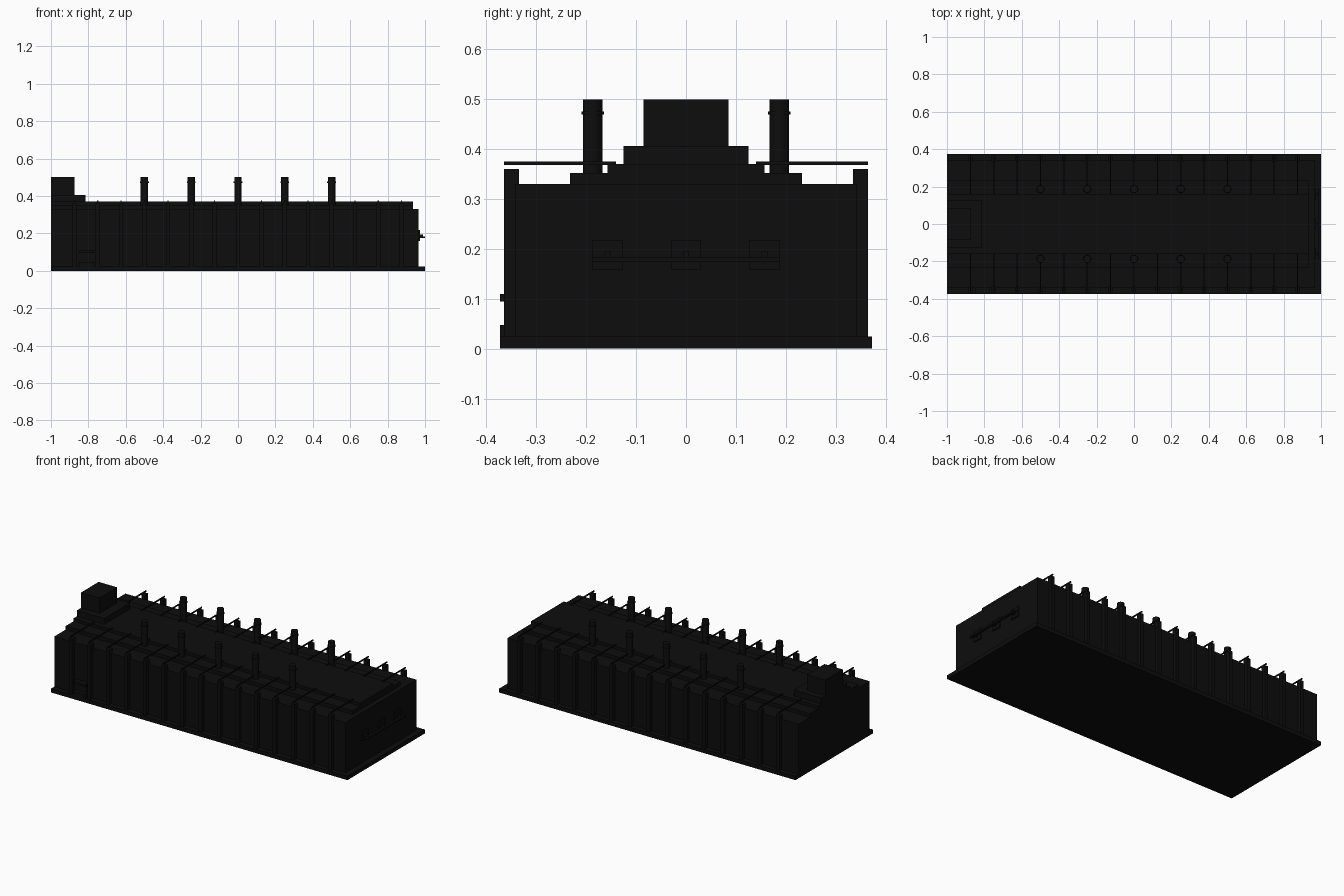
import bpy
import math

cube = bpy.data.objects.get("Cube")
if cube:
    bpy.data.objects.remove(cube, do_unlink=True)

black = bpy.data.materials.new("soot_black")
black.use_nodes = True
black.diffuse_color = (0.004, 0.004, 0.004, 1)
black.node_tree.nodes["Principled BSDF"].inputs["Base Color"].default_value = (0.004, 0.004, 0.004, 1)


def finish(name):
    ob = bpy.context.object
    ob.name = name
    ob.data.materials.append(black)
    return ob


def box(name, x, y, z):
    """Box from three (low, high) ranges."""
    spans = (x, y, z)
    bpy.ops.mesh.primitive_cube_add(size=1, location=[(a + b) / 2 for a, b in spans])
    ob = finish(name)
    ob.scale = [b - a for a, b in spans]
    return ob


def cylinder(name, radius, x, y, z):
    """Upright cylinder between two heights."""
    bpy.ops.mesh.primitive_cylinder_add(vertices=16, radius=radius, depth=z[1] - z[0],
                                        location=(x, y, sum(z) / 2))
    ob = finish(name)
    bpy.ops.object.shade_smooth_by_angle(angle=math.radians(40))
    return ob


def across(half):
    return (-half, half)


def side_span(side, a, b):
    return tuple(sorted((side * a, side * b)))


# Ground slab, main hall and stepped roof
box("ground_slab", (-1, 1), across(0.373), (0, 0.024))
box("main_hall", (-1, 0.965), across(0.343), (0.02, 0.33))
box("lower_roof_step", (-1, 0.935), across(0.233), (0.32, 0.352))
box("upper_roof_step", (-1, 0.935), across(0.157), (0.34, 0.37))

# Stepped tower on the end of the roof
box("tower_base", (-1, -0.815), across(0.125), (0.36, 0.406))
box("tower_top", (-1, -0.875), across(0.085), (0.4, 0.5))

for side, label in ((-1, "front"), (1, "back")):
    # Buttresses with tie rods running up to the roof ridge
    for i in range(15):
        x = -0.875 + i * 0.125
        box(f"{label}_buttress", (x - 0.011, x + 0.011),
            side_span(side, 0.335, 0.365), (0.02, 0.36))
        box(f"{label}_tie_rod", (x - 0.003, x + 0.003),
            side_span(side, 0.14, 0.365), (0.368, 0.375))
    # Chimneys with a collar
    for i in range(5):
        x = -0.5 + i * 0.25
        cylinder(f"{label}_chimney", 0.02, x, side * 0.187, (0.345, 0.5))
        cylinder(f"{label}_chimney_collar", 0.023, x, side * 0.187, (0.47, 0.476))

# Front entrance: step, door and canopy
box("entrance_step", (-0.85, -0.77), (-0.373, -0.34), (0, 0.047))
box("entrance_door", (-0.84, -0.78), (-0.349, -0.34), (0.04, 0.1))
box("entrance_canopy", (-0.85, -0.77), (-0.373, -0.34), (0.095, 0.11))

# Bracketed pipe on the end wall
for y, half in ((-0.157, 0.03), (0, 0.03), (0.157, 0.03)):
    box("wall_bracket", (0.96, 0.972), (y - half, y + half), (0.158, 0.218))
    box("bracket_arm", (0.965, 0.99), (y - 0.006, y + 0.006), (0.175, 0.195))
box("wall_pipe", (0.985, 1), across(0.188), (0.174, 0.184))
